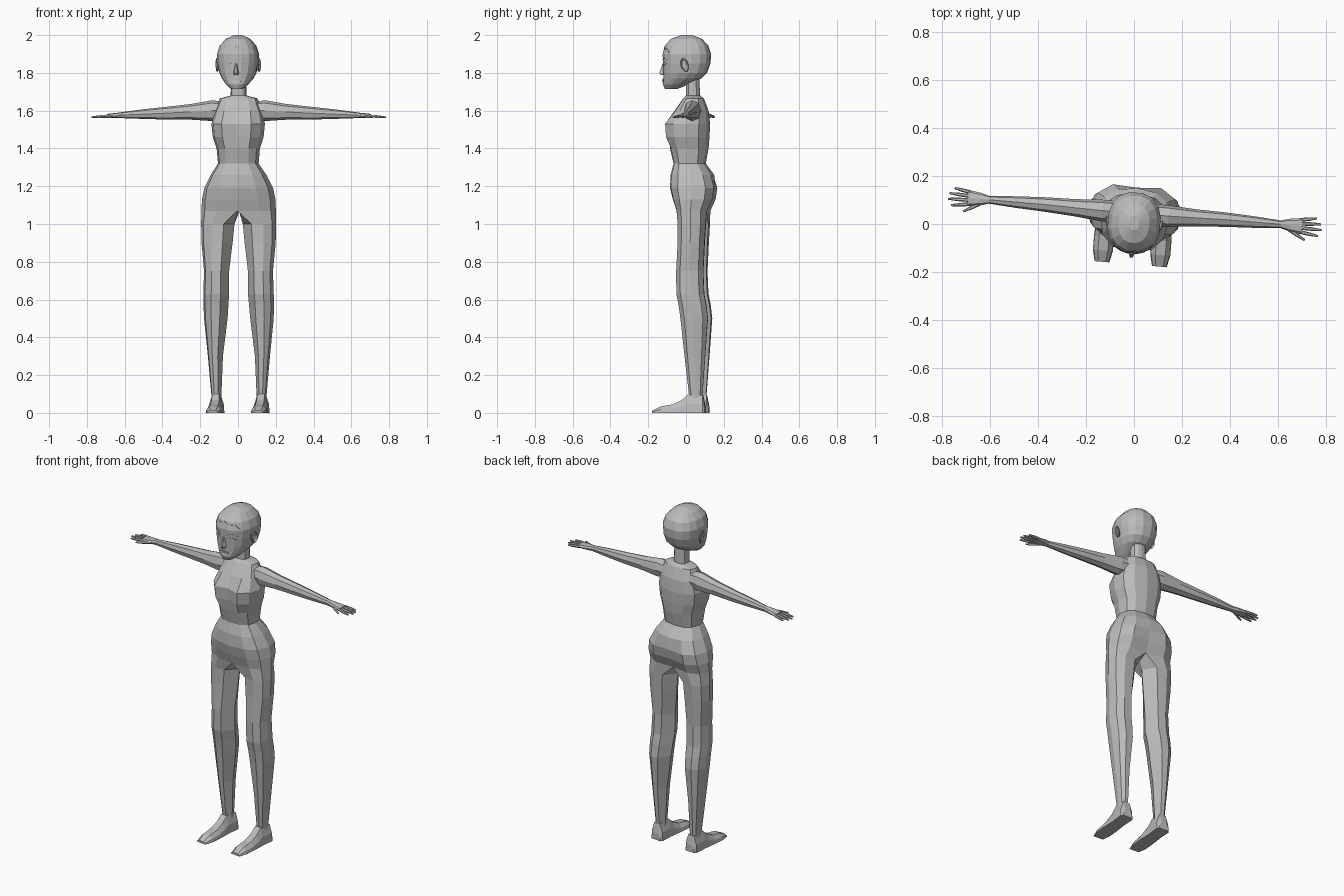
import bpy, bmesh, math
from mathutils import Vector
from mathutils.bvhtree import BVHTree

TURN = math.radians(-4.8)  # the whole figure is turned slightly
skin = bpy.data.materials.new("grey clay")
skin.diffuse_color = (0.5, 0.5, 0.5, 1)


def spow(v, e):
    return math.copysign(abs(v) ** e, v)


def finish(name, bm, mirror=True):
    bmesh.ops.recalc_face_normals(bm, faces=bm.faces)
    me = bpy.data.meshes.new(name)
    bm.to_mesh(me)
    bm.free()
    me.materials.append(skin)
    ob = bpy.data.objects.new(name, me)
    bpy.context.collection.objects.link(ob)
    ob.rotation_euler.z = TURN
    if mirror:
        m = ob.modifiers.new("mirror", 'MIRROR')
        m.use_clip = True
        m.merge_threshold = 0.0005
    return ob


def bridge(bm, a, b, closed=True):
    n = len(a)
    for i in range(n if closed else n - 1):
        j = (i + 1) % n
        bm.faces.new((a[i], a[j], b[j], b[i]))


def loft(name, rings, mirror=True):
    """Skin closed rings of points and cap both ends."""
    bm = bmesh.new()
    rows = [[bm.verts.new(p) for p in r] for r in rings]
    for a, b in zip(rows, rows[1:]):
        bridge(bm, a, b)
    bm.faces.new(rows[0])
    bm.faces.new(rows[-1])
    return finish(name, bm, mirror)


def oval(c, u, v, n, e=0.9, phase=0.0):
    """Ring of n points round c, spanned by the vectors u and v."""
    c, u, v = Vector(c), Vector(u), Vector(v)
    t = [2 * math.pi * (i + phase) / n for i in range(n)]
    return [c + u * spow(math.cos(a), e) + v * spow(math.sin(a), e) for a in t]


# Neck, trunk and legs: one half skin, mirrored
trunk = [  # height, half width, front, back
    (1.79, .04, 0, .07), (1.68, .042, 0, .075), (1.665, .10, -.015, .095),
    (1.60, .125, -.06, .12), (1.53, .142, -.105, .128), (1.46, .135, -.10, .125),
    (1.40, .115, -.085, .12), (1.32, .108, -.066, .105), (1.26, .148, -.082, .15),
    (1.19, .183, -.085, .172), (1.13, .195, -.07, .160), (1.07, .198, -.05, .13)]
legs = [  # height, inner, outer, front, back
    (1.00, .022, .199, -.035, .118), (.90, .032, .197, -.035, .112),
    (.75, .05, .183, -.043, .105), (.63, .05, .187, -.042, .11),
    (.57, .055, .187, -.03, .122), (.50, .06, .185, -.02, .13),
    (.30, .085, .165, .002, .115), (.10, .093, .147, .025, .10), (.06, .093, .147, .02, .10)]
bm = bmesh.new()
prev = None
for z, w, f, b in trunk:
    row = []
    for i in range(7):
        a = math.radians(-90 + 30 * i)
        x = w * spow(math.cos(a), .85) if 0 < i < 6 else 0
        y = (f + b) / 2 + (b - f) / 2 * spow(math.sin(a), .8)
        if i == 0 and 1.45 < z < 1.55:
            y += .022          # hollow between the breasts
        if i == 1 and 1.45 < z < 1.55:
            y -= .012
        if i == 6 and z < 1.2:
            y -= .02           # cleft of the seat
        row.append(bm.verts.new((x, y, z)))
    if prev:
        bridge(bm, prev, row, False)
    prev = row
prev = prev + [bm.verts.new((0, .04, 1.075))]
for z, xi, xo, f, b in legs:
    angles = [-112.5 + 37.5 * i for i in range(7)] + [180]
    row = [bm.verts.new(((xi + xo) / 2 + (xo - xi) / 2 * spow(math.cos(math.radians(a)), .9),
                         (f + b) / 2 + (b - f) / 2 * spow(math.sin(math.radians(a)), .85), z))
           for a in angles]
    bridge(bm, prev, row)
    prev = row
bm.faces.new(prev)
finish("body", bm)

# Feet: cross-sections from heel to toe with a flat sole
foot = [(.112, .028, .04), (.10, .036, .095), (.025, .034, .10), (-.01, .036, .068),
        (-.06, .038, .045), (-.12, .038, .035), (-.168, .028, .012)]
loft("foot", [[(.12 + s * w, y, z) for s, z in
               ((-1.1, 0), (1.1, 0), (1, h * .5), (.55, h), (-.55, h), (-1, h * .5))]
              for y, w, h in foot])

# Arms and palms
arm = [(.08, .045, 1.602, .045, .045), (.14, .045, 1.600, .045, .055),
       (.25, .047, 1.594, .036, .042), (.38, .05, 1.587, .03, .034),
       (.50, .05, 1.582, .024, .026), (.61, .05, 1.577, .016, .017),
       (.645, .05, 1.575, .026, .014), (.70, .05, 1.572, .034, .011)]
loft("arm", [oval((x, y, z), (0, ry, 0), (0, 0, rz), 8) for x, y, z, ry, rz in arm])

# Fingers and thumb
digits = [((.69, .025), (.768, .014)), ((.69, .042), (.782, .040)),
          ((.69, .059), (.778, .064)), ((.69, .075), (.758, .087)),
          ((.645, .032), (.715, -.008))]
for k, (p, q) in enumerate(digits):
    d = (Vector(q) - Vector(p)).normalized()
    rings = []
    for t, r in ((0, .008), (.55, .0075), (1, .004)):
        x, y = Vector(p).lerp(Vector(q), t)
        rings.append(oval((x, y, 1.572 - .006 * t), (-d.y * r, d.x * r, 0), (0, 0, r), 6))
    loft("thumb" if k == 4 else "finger_%d" % (k + 1), rings)

# Head
skull = [  # height, half width, front, back
    (1.715, .032, -.112, -.045), (1.738, .058, -.122, .01), (1.77, .083, -.12, .08),
    (1.80, .098, -.12, .112), (1.85, .108, -.122, .130), (1.90, .111, -.124, .133),
    (1.945, .096, -.112, .118), (1.98, .064, -.08, .085), (2.0, .022, -.025, .035)]
head = loft("head", [oval((0, (f + b) / 2, z), (w, 0, 0), (0, (b - f) / 2, 0), 16, .85, .5)
                     for z, w, f, b in skull], False)
tree = BVHTree.FromPolygons([v.co for v in head.data.vertices],
                            [p.vertices for p in head.data.polygons])


def face_plate(name, outline, lift=.004):
    """Thin plate that follows the front of the head; outline in x, z."""
    rings = []
    for off in (.004, -lift):
        ring = []
        for x, z in outline:
            hit = tree.ray_cast(Vector((x, -1, z)), Vector((0, 1, 0)))[0]
            ring.append((x, hit.y + off, z))
        rings.append(ring)
    return loft(name, rings)


# Facial features
face_plate("brow", [(.02, 1.868), (.05, 1.882), (.078, 1.868), (.05, 1.876)])
face_plate("eye", [(.022, 1.847), (.038, 1.857), (.056, 1.857), (.07, 1.848), (.047, 1.84)], .003)
face_plate("upper_lip", [(0, 1.766), (.008, 1.770), (.032, 1.762), (0, 1.76)], .005)
face_plate("lower_lip", [(0, 1.759), (.031, 1.761), (.015, 1.748), (0, 1.747)], .005)
face_plate("hairline", [(0, 1.937), (.03, 1.924), (.06, 1.926), (.082, 1.905),
                        (.085, 1.909), (.062, 1.931), (.03, 1.93), (0, 1.943)], .003)
loft("nose", [[(-.006, -.115, 1.85), (.006, -.115, 1.85), (.003, -.125, 1.85), (-.003, -.125, 1.85)],
              [(-.016, -.115, 1.80), (.016, -.115, 1.80), (.006, -.140, 1.80), (-.006, -.140, 1.80)],
              [(-.014, -.115, 1.788), (.014, -.115, 1.788), (.005, -.134, 1.788),
               (-.005, -.134, 1.788)]], False)

# Ears: tilted dished discs
loft("ear", [oval((x, y, 1.842), (.3 * s * .018, s * .022, 0), (0, -.008 * s, s * .038), 10, 1)
             for x, y, s in ((.098, -.004, .7), (.112, .002, 1), (.116, .002, .85), (.109, 0, .6))])
